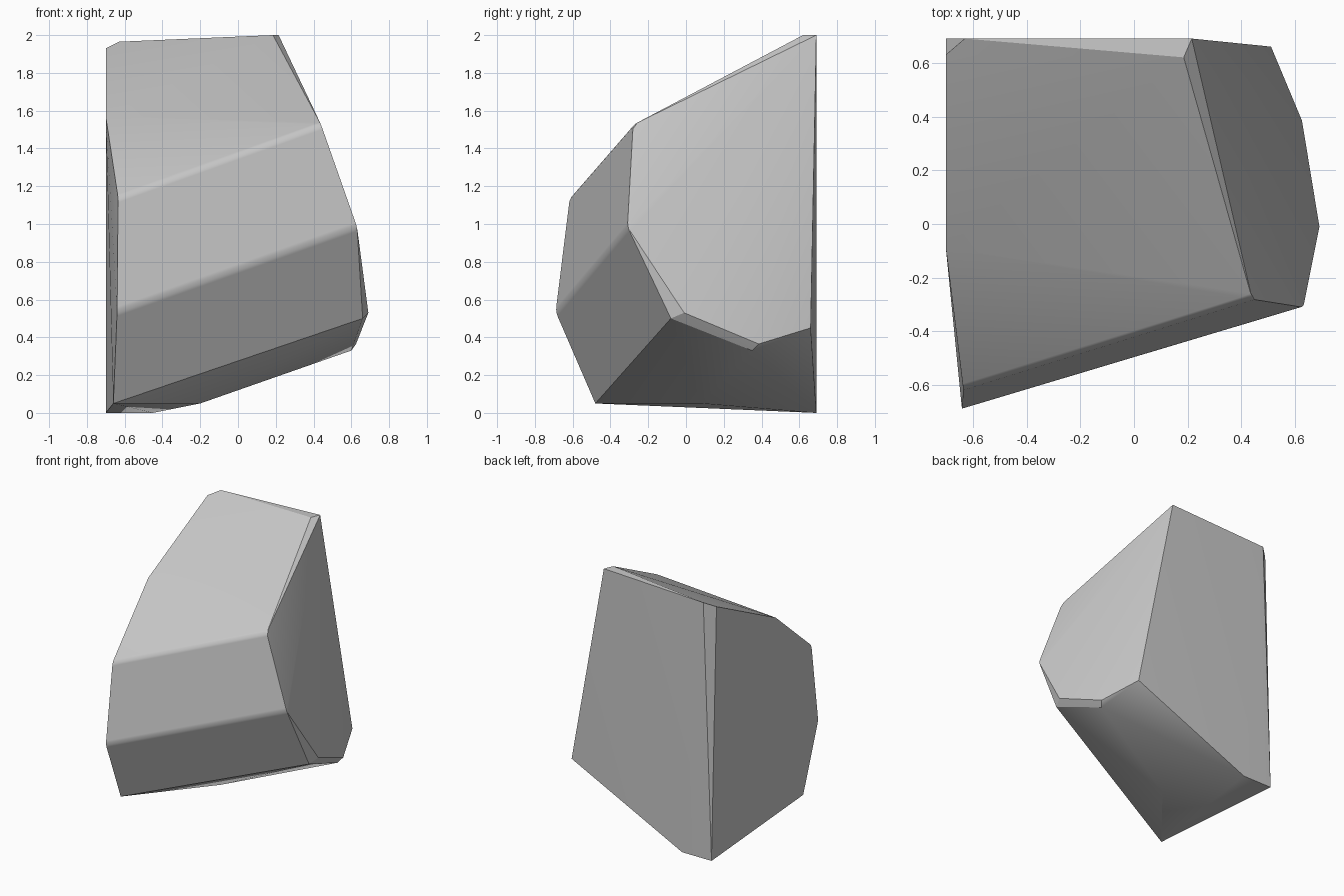
import bpy, bmesh, math

if "Cube" in bpy.data.objects:
    bpy.data.objects.remove(bpy.data.objects["Cube"], do_unlink=True)

# Grey stone
stone = bpy.data.materials.new("grey_stone")
stone.use_nodes = True
colour = (0.58, 0.58, 0.58, 1)
stone.diffuse_color = colour
stone.node_tree.nodes["Principled BSDF"].inputs["Base Color"].default_value = colour

# Corners of the boulder, grouped by side
back = [(0.215, 0.69, 2.0), (-0.63, 0.69, 1.965), (-0.70, 0.69, 0),
        (-0.45, 0.69, 0), (0.51, 0.66, 0.45)]
crown = [(0.185, 0.62, 2.0), (-0.70, 0.63, 1.93), (-0.70, -0.09, 1.57)]
front = [(0.44, -0.28, 1.525), (0.63, -0.31, 0.985), (-0.635, -0.615, 1.14),
         (-0.64, -0.69, 0.535), (-0.66, -0.48, 0.05)]
side = [(0.69, -0.01, 0.53), (0.66, -0.08, 0.50), (0.625, 0.385, 0.365)]
underside = [(0.60, 0.35, 0.33), (-0.20, 0.08, 0.05)]

# Wrap the corners in a convex shell and merge the nearly flat facets
bm = bmesh.new()
for corner in back + crown + front + side + underside:
    bm.verts.new(corner)
bmesh.ops.convex_hull(bm, input=bm.verts)
bmesh.ops.dissolve_limit(bm, angle_limit=math.radians(2),
                         verts=bm.verts, edges=bm.edges)
bmesh.ops.recalc_face_normals(bm, faces=bm.faces)

# Round off the two long ridges that cross the front
ridges = [e for e in bm.edges if e.calc_length() > 1
          and all(v.co.y < -0.2 and 0.5 < v.co.z < 1.6 for v in e.verts)
          and abs(e.verts[0].co.x - e.verts[1].co.x) > 0.9
          and e.calc_face_angle() > math.radians(15)]
bmesh.ops.bevel(bm, geom=ridges, offset=0.025, segments=3, profile=0.5,
                affect="EDGES", clamp_overlap=True)

mesh = bpy.data.meshes.new("boulder")
bm.to_mesh(mesh)
bm.free()
mesh.materials.append(stone)
boulder = bpy.data.objects.new("boulder", mesh)
bpy.context.collection.objects.link(boulder)

# Soft shading over shallow creases, weighted so broad facets stay flat
bpy.context.view_layer.objects.active = boulder
boulder.select_set(True)
bpy.ops.object.shade_smooth_by_angle(angle=math.radians(24))
weighted = boulder.modifiers.new("broad_facets", "WEIGHTED_NORMAL")
weighted.keep_sharp = True
